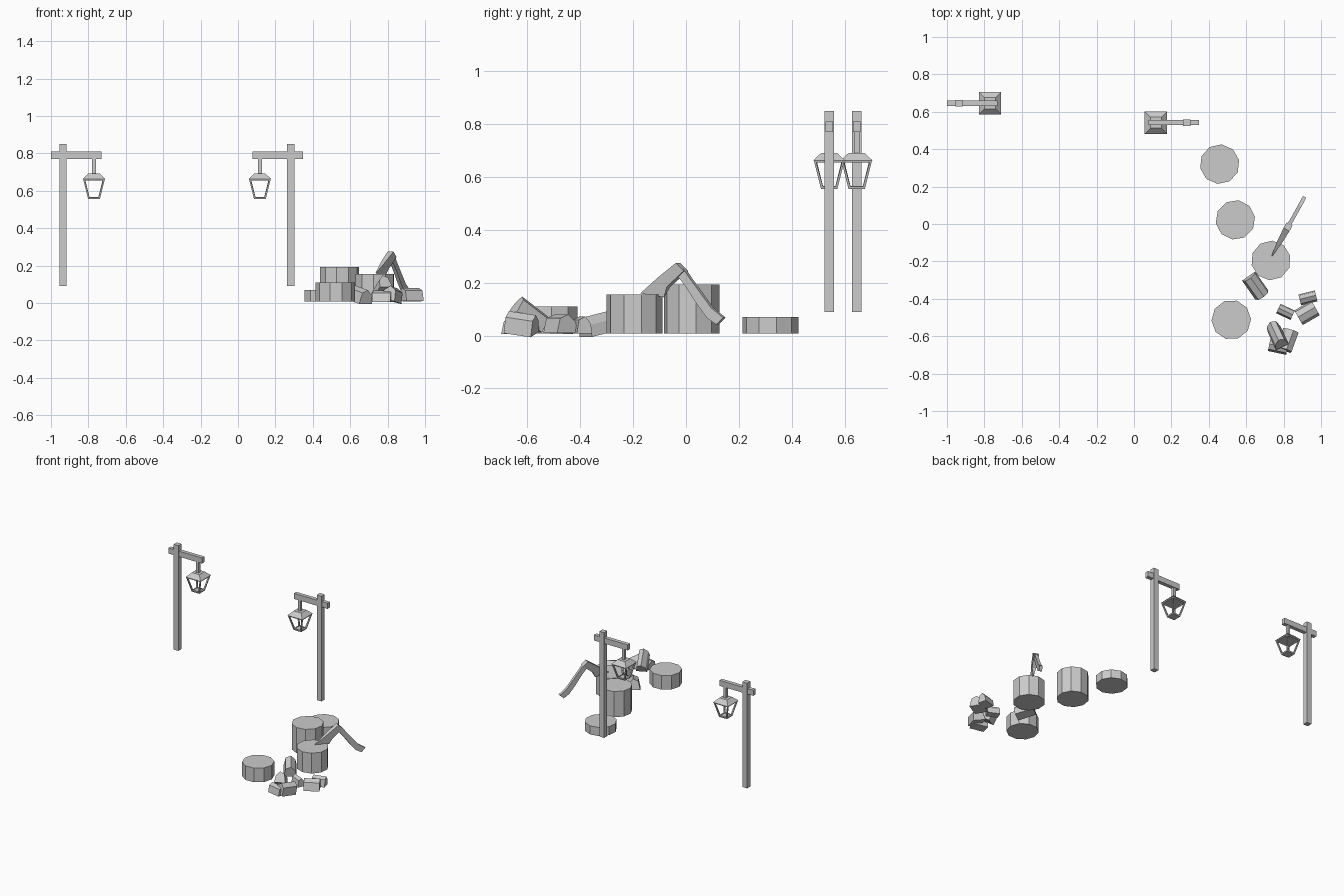
import bpy, bmesh, math
from mathutils import Vector, Matrix

cube = bpy.data.objects.get("Cube")
if cube:
    bpy.data.objects.remove(cube, do_unlink=True)

grey = bpy.data.materials.new("plain grey")
grey.use_nodes = True
colour = (0.6, 0.6, 0.6, 1)
grey.diffuse_color = colour
grey.node_tree.nodes["Principled BSDF"].inputs["Base Color"].default_value = colour


def finish(name, bm, matrix=None):
    bmesh.ops.recalc_face_normals(bm, faces=bm.faces)
    mesh = bpy.data.meshes.new(name)
    bm.to_mesh(mesh)
    bm.free()
    mesh.materials.append(grey)
    obj = bpy.data.objects.new(name, mesh)
    if matrix:
        obj.matrix_world = matrix
    bpy.context.collection.objects.link(obj)
    return obj


def box(name, centre, size):
    bm = bmesh.new()
    bmesh.ops.create_cube(bm, size=1)
    bmesh.ops.scale(bm, vec=size, verts=bm.verts)
    return finish(name, bm, Matrix.Translation(centre))


def frustum(sides, r_low, r_high, z_low, z_high, phase):
    bm = bmesh.new()
    bmesh.ops.create_cone(bm, cap_ends=True, segments=sides, radius1=r_low,
                          radius2=r_high, depth=z_high - z_low)
    bmesh.ops.rotate(bm, verts=bm.verts, matrix=Matrix.Rotation(phase, 3, 'Z'))
    bmesh.ops.translate(bm, verts=bm.verts, vec=(0, 0, (z_low + z_high) / 2))
    return bm


def prism(name, outline, depth, matrix):
    # outline in local YZ, extruded along local X
    bm = bmesh.new()
    rings = [[bm.verts.new((s * depth / 2, y, z)) for y, z in outline] for s in (-1, 1)]
    for ring in rings:
        bm.faces.new(ring)
    for i in range(len(outline)):
        j = (i + 1) % len(outline)
        bm.faces.new((rings[0][i], rings[0][j], rings[1][j], rings[1][i]))
    return finish(name, bm, matrix)


# Lamp posts with a hanging lantern on the inner side
def lamp(side, x, y, d):
    box(side + "_post", (x, y, 0.47), (0.038, 0.036, 0.76))
    box(side + "_arm", (x + d * 0.07, y, 0.79), (0.27, 0.028, 0.04))
    lx = x + d * 0.165
    box(side + "_hanger", (lx, y, 0.73), (0.02, 0.02, 0.09))
    at = Matrix.Translation((lx, y, 0))
    quarter, root2 = math.pi / 4, math.sqrt(2)
    finish(side + "_lantern_roof",
           frustum(4, 0.06 * root2, 0.03 * root2, 0.663, 0.692, quarter), at)
    # open frame: inset the sloping sides and remove the panes
    bm = frustum(4, 0.031 * root2, 0.058 * root2, 0.555, 0.663, quarter)
    bm.normal_update()
    panes = [f for f in bm.faces if abs(f.normal.z) < 0.8]
    bmesh.ops.inset_individual(bm, faces=panes, thickness=0.012)
    bmesh.ops.delete(bm, geom=panes, context='FACES')
    frame = finish(side + "_lantern_frame", bm, at)
    solid = frame.modifiers.new("thickness", 'SOLIDIFY')
    solid.thickness = 0.01


lamp("right", -0.935, 0.646, 1)
lamp("left", 0.282, 0.542, -1)

# Tree stumps
for name, x, y, top, phase in (("back_stump", 0.458, 0.32, 0.07, 30),
                               ("tall_stump", 0.542, 0.022, 0.193, 27),
                               ("chopping_stump", 0.732, -0.195, 0.155, -4),
                               ("front_stump", 0.52, -0.512, 0.11, 20)):
    finish(name, frustum(10, 0.106, 0.106, 0.008, top, math.radians(phase)),
           Matrix.Translation((x, y, 0)))

# Axe: local Y runs along the axe, local X is its thickness
lean = Matrix.Translation((0.832, 0, 0)) @ Matrix.Rotation(math.radians(-29), 4, 'Z')
stretch = 1 / math.cos(math.radians(29))


def axe_outline(points):
    return [(y * stretch, z) for y, z in points]


handle = [(-0.03, 0.262), (-0.005, 0.252), (0.02, 0.215), (0.06, 0.16), (0.1, 0.105),
          (0.145, 0.068), (0.12, 0.042), (0.085, 0.065), (0.045, 0.12), (0.01, 0.175),
          (-0.015, 0.21), (-0.042, 0.24)]
prism("axe_handle", axe_outline(handle), 0.02, lean)
head = prism("axe_head", axe_outline(
    [(-0.172, 0.16), (-0.083, 0.145), (-0.066, 0.185), (0.0, 0.245),
     (-0.03, 0.275), (-0.1, 0.22)]), 0.036, lean)
for v in head.data.vertices:  # taper to the cutting edge
    if v.co.z < 0.17:
        v.co.x *= 0.1
    elif v.co.z < 0.23:
        v.co.x *= 0.75

# Split firewood: centre, heading, tilt, roll, length, width, height
wedge = [(-0.5, -0.5), (0.5, -0.5), (0.4, 0.1), (0.05, 0.5), (-0.35, 0.3)]
logs = [((0.652, -0.335, 0.045), -55, 12, 0, 0.125, 0.085, 0.075),
        ((0.925, -0.475, 0.045), 30, 0, 0, 0.105, 0.09, 0.07),
        ((0.93, -0.395, 0.04), 14, 0, 0, 0.09, 0.06, 0.065),
        ((0.81, -0.47, 0.036), -25, 0, 0, 0.085, 0.055, 0.06),
        ((0.762, -0.59, 0.08), 115, 35, 0, 0.13, 0.075, 0.075),
        ((0.828, -0.622, 0.048), 70, 8, 15, 0.11, 0.085, 0.075),
        ((0.772, -0.655, 0.036), -12, 0, 0, 0.1, 0.07, 0.06)]
for i, (centre, heading, tilt, roll, length, width, height) in enumerate(logs):
    matrix = (Matrix.Translation(centre)
              @ Matrix.Rotation(math.radians(heading), 4, 'Z')
              @ Matrix.Rotation(math.radians(tilt), 4, 'Y')
              @ Matrix.Rotation(math.radians(roll), 4, 'X'))
    prism(f"firewood_{i + 1}", [(y * width, z * height) for y, z in wedge], length, matrix)
